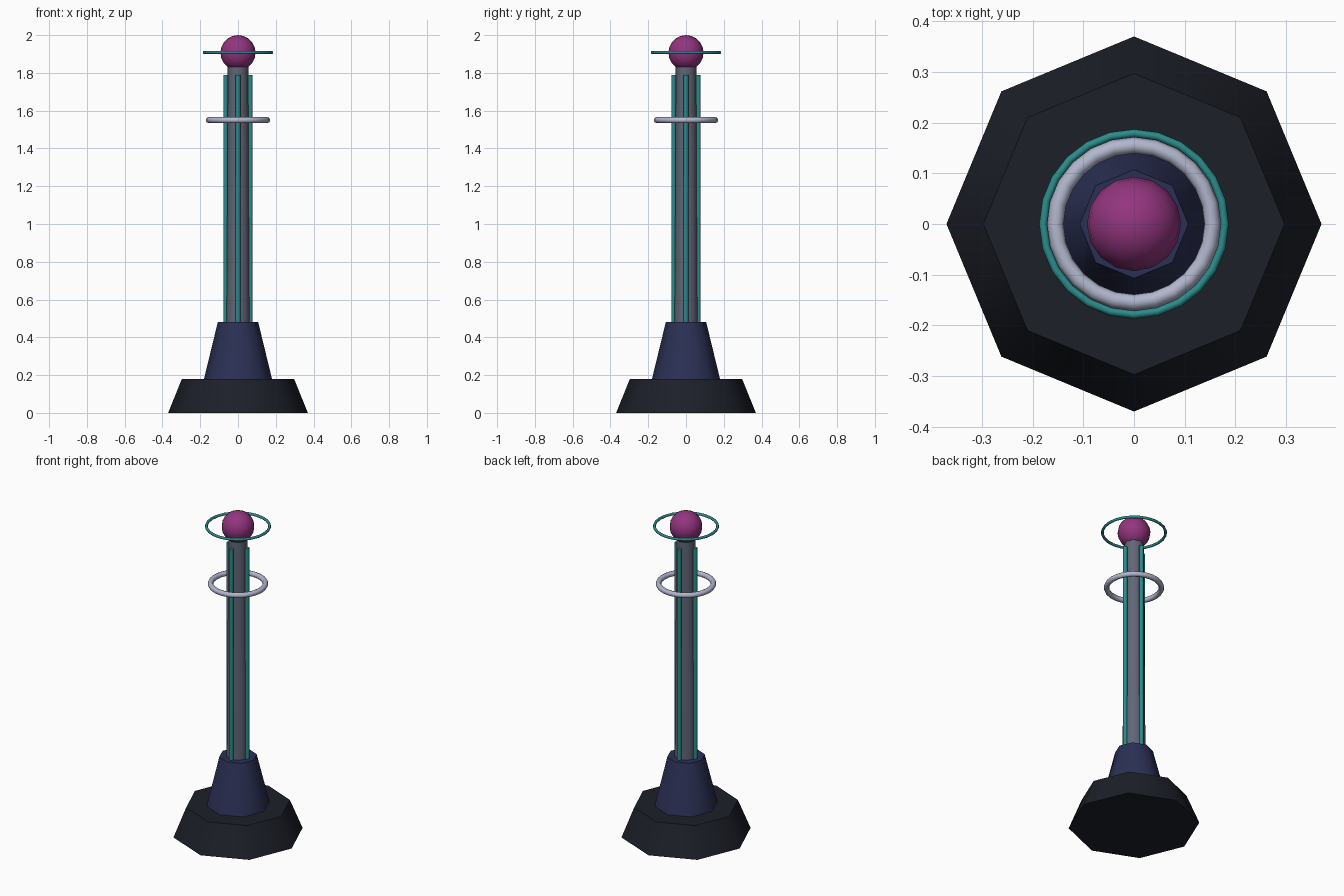
import bpy
from math import radians, cos, sin, pi

if "Cube" in bpy.data.objects:
    bpy.data.objects.remove(bpy.data.objects["Cube"])


def material(name, r, g, b):
    m = bpy.data.materials.new(name)
    m.diffuse_color = (r, g, b, 1)
    m.use_nodes = True
    m.node_tree.nodes["Principled BSDF"].inputs["Base Color"].default_value = m.diffuse_color
    return m


BLACK = material("black_metal", 0.012, 0.014, 0.022)
NAVY = material("navy_metal", 0.024, 0.030, 0.09)
STEEL = material("steel", 0.12, 0.13, 0.18)
SILVER = material("silver", 0.44, 0.47, 0.61)
TEAL = material("teal_glow", 0.025, 0.26, 0.26)
MAGENTA = material("magenta_orb", 0.29, 0.035, 0.21)


def finish(name, mat):
    ob = bpy.context.object
    ob.name = name
    ob.data.materials.append(mat)
    bpy.ops.object.shade_smooth_by_angle(angle=radians(50))
    return ob


def taper(name, mat, r1, r2, z1, z2, x=0, y=0, sides=8):
    bpy.ops.mesh.primitive_cone_add(vertices=sides, radius1=r1, radius2=r2,
                                    depth=z2 - z1, location=(x, y, (z1 + z2) / 2))
    return finish(name, mat)


def ring(name, mat, major, minor, z):
    bpy.ops.mesh.primitive_torus_add(major_radius=major, minor_radius=minor,
                                     major_segments=24, minor_segments=8,
                                     location=(0, 0, z))
    return finish(name, mat)


# Stacked foot, collar and pole
taper("base", BLACK, 0.37, 0.297, 0, 0.18)
taper("collar", NAVY, 0.18, 0.107, 0.18, 0.48)
taper("pole", STEEL, 0.065, 0.055, 0.48, 1.84)

# Four light tubes along the pole
for i in range(4):
    a = i * pi / 2
    taper(f"light_tube_{i + 1}", TEAL, 0.013, 0.013, 0.47, 1.79,
          0.065 * cos(a), 0.065 * sin(a))

# Floating rings
ring("silver_ring", SILVER, 0.155, 0.016, 1.55)
ring("halo_ring", TEAL, 0.179, 0.008, 1.908)

# Orb on top
bpy.ops.mesh.primitive_uv_sphere_add(segments=16, ring_count=10, radius=0.093,
                                     location=(0, 0, 1.907))
finish("orb", MAGENTA)
